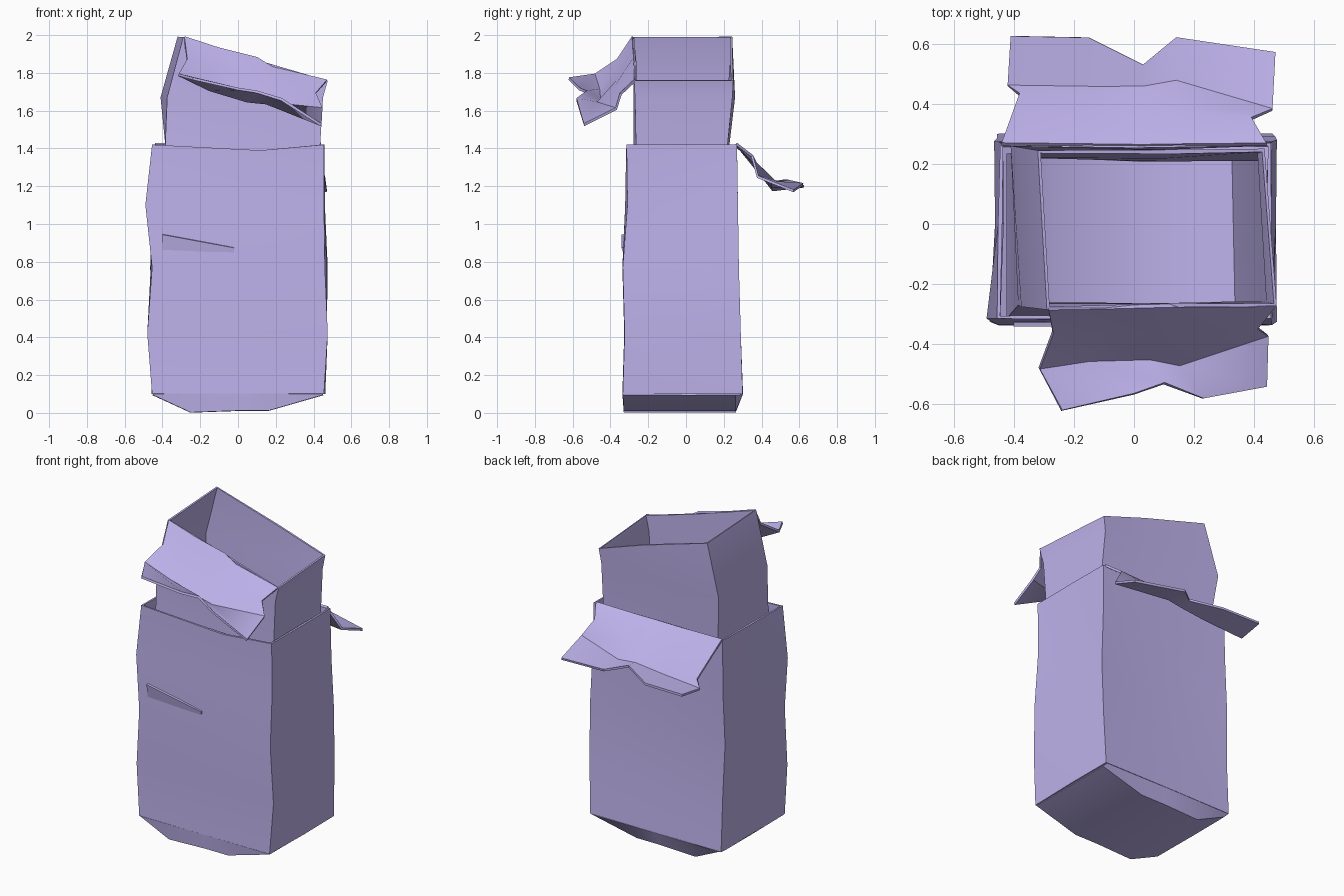
import bpy, bmesh, math

THICK = 0.014

paper = bpy.data.materials.new("lavender_paper")
paper.diffuse_color = (.52, .45, .84, 1)


def sheet(name, rows, closed=False):
    """Loft a thin crumpled sheet through equal-length rows of points."""
    bm = bmesh.new()
    grid = [[bm.verts.new(p) for p in row] for row in rows]
    n = len(rows[0])
    for a, b in zip(grid, grid[1:]):
        for i in range(n if closed else n - 1):
            j = (i + 1) % n
            bm.faces.new((a[i], a[j], b[j], b[i]))
    bmesh.ops.recalc_face_normals(bm, faces=bm.faces)
    me = bpy.data.meshes.new(name)
    bm.to_mesh(me)
    bm.free()
    me.materials.append(paper)
    ob = bpy.data.objects.new(name, me)
    bpy.context.collection.objects.link(ob)
    bpy.ops.object.select_all(action='DESELECT')
    ob.select_set(True)
    bpy.context.view_layer.objects.active = ob
    mod = ob.modifiers.new("paper_thickness", 'SOLIDIFY')
    mod.thickness = THICK
    mod.offset = 0
    bpy.ops.object.modifier_apply(modifier=mod.name)
    bpy.ops.object.shade_smooth_by_angle(angle=math.radians(40))
    return ob


def level(z, *xy):
    """Ring of corners at one height."""
    return [(x, y, z) for x, y in xy]


# Outer carton rings: front left/mid/right, right mid, back right/mid/left, left mid
carton = [
    level(1.42, (-.45, -.31), (.12, -.31), (.45, -.31), (.45, 0), (.45, .265), (0, .26), (-.44, .265), (-.445, 0)),
    level(1.10, (-.485, -.31), (.05, -.315), (.45, -.305), (.435, 0), (.455, .27), (0, .25), (-.445, .27), (-.44, 0)),
    level(.77, (-.45, -.33), (0, -.33), (.455, -.33), (.465, 0), (.47, .275), (0, .25), (-.46, .27), (-.455, 0)),
    level(.42, (-.475, -.32), (0, -.32), (.47, -.32), (.465, 0), (.465, .285), (0, .26), (-.45, .28), (-.44, 0)),
    level(.10, (-.45, -.33), (0, -.33), (.45, -.33), (.455, 0), (.455, .295), (0, .295), (-.45, .295), (-.45, 0)),
]
carton[0][1] = (.12, -.31, 1.39)
sheet("outer_carton", carton, closed=True)

# Sagging carton base, folded across its width
sag_x = (-.45, -.25, 0, .16, .45)
sag_z = (.10, .008, .017, .017, .10)
base = [[(x, -.33, .102) for x in sag_x]]
for y in (-.325, 0, .26):
    base.append([(x, y, z) for x, z in zip(sag_x, sag_z)])
base.append([(x, .295, .102) for x in sag_x])
sheet("carton_base", base)

# Carton lid flap bent out at the back
sheet("back_flap", [
    [(-.44, .265, 1.425), (-.15, .262, 1.42), (.03, .26, 1.42), (.14, .262, 1.42), (.44, .265, 1.425)],
    [(-.38, .43, 1.22), (-.15, .36, 1.33), (.03, .36, 1.33), (.14, .37, 1.32), (.39, .35, 1.36)],
    [(-.42, .46, 1.18), (-.15, .455, 1.20), (.03, .455, 1.22), (.14, .475, 1.22), (.46, .38, 1.25)],
    [(-.41, .625, 1.20), (-.15, .62, 1.20), (.03, .53, 1.23), (.14, .62, 1.21), (.47, .57, 1.175)],
])

# Tilted inner box with an open slanted rim, sitting high inside the carton
inner = [
    [(-.285, -.28, 1.99), (.13, -.27, 1.86), (.47, -.27, 1.76),
     (.43, .245, 1.76), (.13, .24, 1.86), (-.315, .24, 1.99)],
    level(1.67, (-.37, -.27), (.1, -.27), (.445, -.265), (.415, .24), (.1, .225), (-.405, .255)),
    level(1.42, (-.38, -.265), (.1, -.27), (.43, -.26), (.42, .215), (.1, .215), (-.38, .225)),
    [(-.42, -.31, .95), (0, -.30, .87), (.34, -.28, .80),
     (.33, .22, .80), (0, .215, .87), (-.42, .23, .95)],
]
sheet("inner_box", inner, closed=True)

# Sagging floor of the inner box
sheet("inner_floor", [[(x, y, z) for x, z in
                       ((-.42, .95), (-.27, .83), (0, .78), (.14, .76), (.34, .80))]
                      for y in (-.31, -.03, .225)])

# Mouth of the inner box folded over the front, its lip turning up again
sheet("front_flap", [
    [(-.285, -.28, 1.99), (-.1, -.277, 1.93), (.1, -.272, 1.88), (.18, -.27, 1.83), (.47, -.27, 1.76)],
    [(-.27, -.36, 1.87), (-.12, -.36, 1.82), (.06, -.36, 1.76), (.16, -.37, 1.73), (.41, -.345, 1.69)],
    [(-.315, -.48, 1.79), (-.15, -.455, 1.71), (.05, -.45, 1.65), (.15, -.47, 1.64), (.445, -.37, 1.61)],
    [(-.24, -.62, 1.77), (0, -.565, 1.715), (.1, -.53, 1.70), (.23, -.58, 1.66), (.44, -.54, 1.525)],
])

# Downward-facing fold poking out through the front panel
sheet("front_slit_fold", [
    [(-.40, -.334, .945), (-.02, -.334, .875)],
    [(-.40, -.322, .86), (-.02, -.325, .845)],
])
